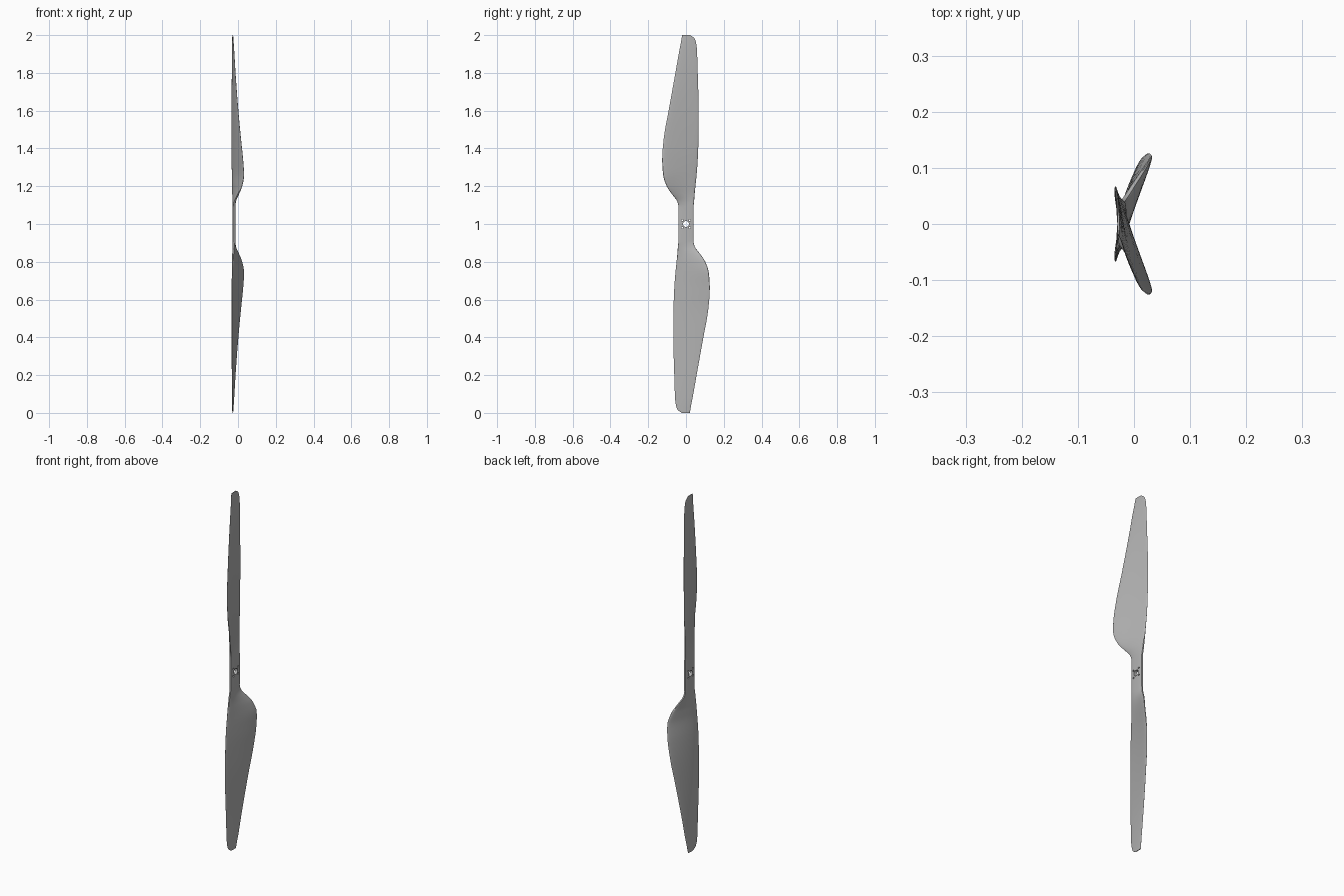
import bpy, bmesh, math
from mathutils import Matrix, Vector

cube = bpy.data.objects.get("Cube")
if cube:
    bpy.data.objects.remove(cube, do_unlink=True)

grey = bpy.data.materials.new("satin_grey")
grey.use_nodes = True
colour = (0.45, 0.45, 0.45, 1)
grey.diffuse_color = colour
grey.node_tree.nodes["Principled BSDF"].inputs["Base Color"].default_value = colour

# Blade stations: height, trailing y, trailing x, leading y, leading x, half thickness
STATIONS = [
    (1.00, -.040, -.021, .040, -.021, .008),
    (1.09, -.040, -.021, .040, -.021, .008),
    (1.12, -.047, -.016, .043, -.023, .008),
    (1.16, -.076, .003, .046, -.026, .008),
    (1.20, -.102, .020, .050, -.028, .008),
    (1.26, -.121, .031, .056, -.030, .007),
    (1.34, -.126, .026, .062, -.032, .007),
    (1.45, -.118, .015, .066, -.033, .006),
    (1.60, -.092, .001, .067, -.033, .005),
    (1.80, -.056, -.014, .062, -.031, .004),
    (1.92, -.035, -.021, .058, -.030, .003),
    (1.96, -.027, -.024, .053, -.030, .003),
    (1.985, -.023, -.026, .043, -.029, .0025),
    (2.00, -.020, -.027, .022, -.028, .002),
]
HUB_Z = 1.0
SIDES = 32


def smooth_stations(rows, steps):
    """Blend between stations with monotone-looking cubic curves."""
    def slope(i, k):
        if i in (0, len(rows) - 1):
            return 0 if i == 0 else (rows[i][k] - rows[i-1][k]) / (rows[i][0] - rows[i-1][0])
        a = (rows[i][k] - rows[i-1][k]) / (rows[i][0] - rows[i-1][0])
        b = (rows[i+1][k] - rows[i][k]) / (rows[i+1][0] - rows[i][0])
        return 2 * a * b / (a + b) if a * b > 0 else 0

    for i in range(len(rows) - 1):
        p, q = rows[i], rows[i + 1]
        h = q[0] - p[0]
        for s in range(steps):
            t = s / steps
            row = [p[0] + h * t]
            for k in range(1, len(p)):
                row.append((1 + 2*t) * (1-t)**2 * p[k] + t * (1-t)**2 * h * slope(i, k)
                           + t*t * (3 - 2*t) * q[k] + t*t * (t-1) * h * slope(i+1, k))
            yield row
    yield rows[-1]


def section(bm, row):
    """Cambered aerofoil loop; flat plate with rounded edges near the hub."""
    z, ty, tx, ly, lx, thick = row
    blade = min(1, max(0, (z - 1.08) / 0.2))
    loop = []
    for i in range(SIDES):
        a = 2 * math.pi * i / SIDES
        t = (1 - math.cos(a)) / 2
        lift = abs(math.sin(a)) ** (0.35 + 0.45 * blade)
        x = lx + (tx - lx) * t ** 1.25 + math.copysign(lift * thick, math.sin(a))
        loop.append(bm.verts.new((x, ly + (ty - ly) * t, z)))
    return loop


# Both blades: loft one half, then turn a copy about the shaft axis
bm = bmesh.new()
loops = [section(bm, row) for row in smooth_stations(STATIONS, 4)]
for a, b in zip(loops, loops[1:]):
    for i in range(SIDES):
        j = (i + 1) % SIDES
        bm.faces.new((a[i], a[j], b[j], b[i]))
bm.faces.new(loops[-1])
copy = bmesh.ops.duplicate(bm, geom=bm.verts[:] + bm.edges[:] + bm.faces[:])
turned = [g for g in copy["geom"] if isinstance(g, bmesh.types.BMVert)]
bmesh.ops.rotate(bm, verts=turned, cent=(0, 0, HUB_Z), matrix=Matrix.Rotation(math.pi, 3, "X"))
bmesh.ops.remove_doubles(bm, verts=bm.verts[:], dist=0.0002)
bmesh.ops.recalc_face_normals(bm, faces=bm.faces[:])
mesh = bpy.data.meshes.new("propeller_blades")
bm.to_mesh(mesh)
bm.free()
propeller = bpy.data.objects.new("propeller_blades", mesh)
bpy.context.collection.objects.link(propeller)
mesh.materials.append(grey)

# Shaft hole and four bolt holes through the hub
bm = bmesh.new()
holes = [(0, 0, .016)] + [(y, z, .005) for y in (-.02, .02) for z in (-.02, .02)]
for y, z, radius in holes:
    place = Matrix.Translation(Vector((-.02, y, HUB_Z + z))) @ Matrix.Rotation(math.pi / 2, 4, "Y")
    bmesh.ops.create_cone(bm, cap_ends=True, segments=20, radius1=radius, radius2=radius,
                          depth=.1, matrix=place)
cut_mesh = bpy.data.meshes.new("hole_cutter")
bm.to_mesh(cut_mesh)
bm.free()
cut_mesh.materials.append(grey)
cutter = bpy.data.objects.new("hole_cutter", cut_mesh)
cutter.hide_render = True
bpy.context.collection.objects.link(cutter)

bpy.ops.object.select_all(action="DESELECT")
propeller.select_set(True)
bpy.context.view_layer.objects.active = propeller
drill = propeller.modifiers.new("hub_holes", "BOOLEAN")
drill.operation, drill.solver, drill.object = "DIFFERENCE", "EXACT", cutter
bpy.ops.object.modifier_apply(modifier=drill.name)
bpy.data.objects.remove(cutter, do_unlink=True)
bpy.ops.object.shade_smooth_by_angle(angle=math.radians(40))
